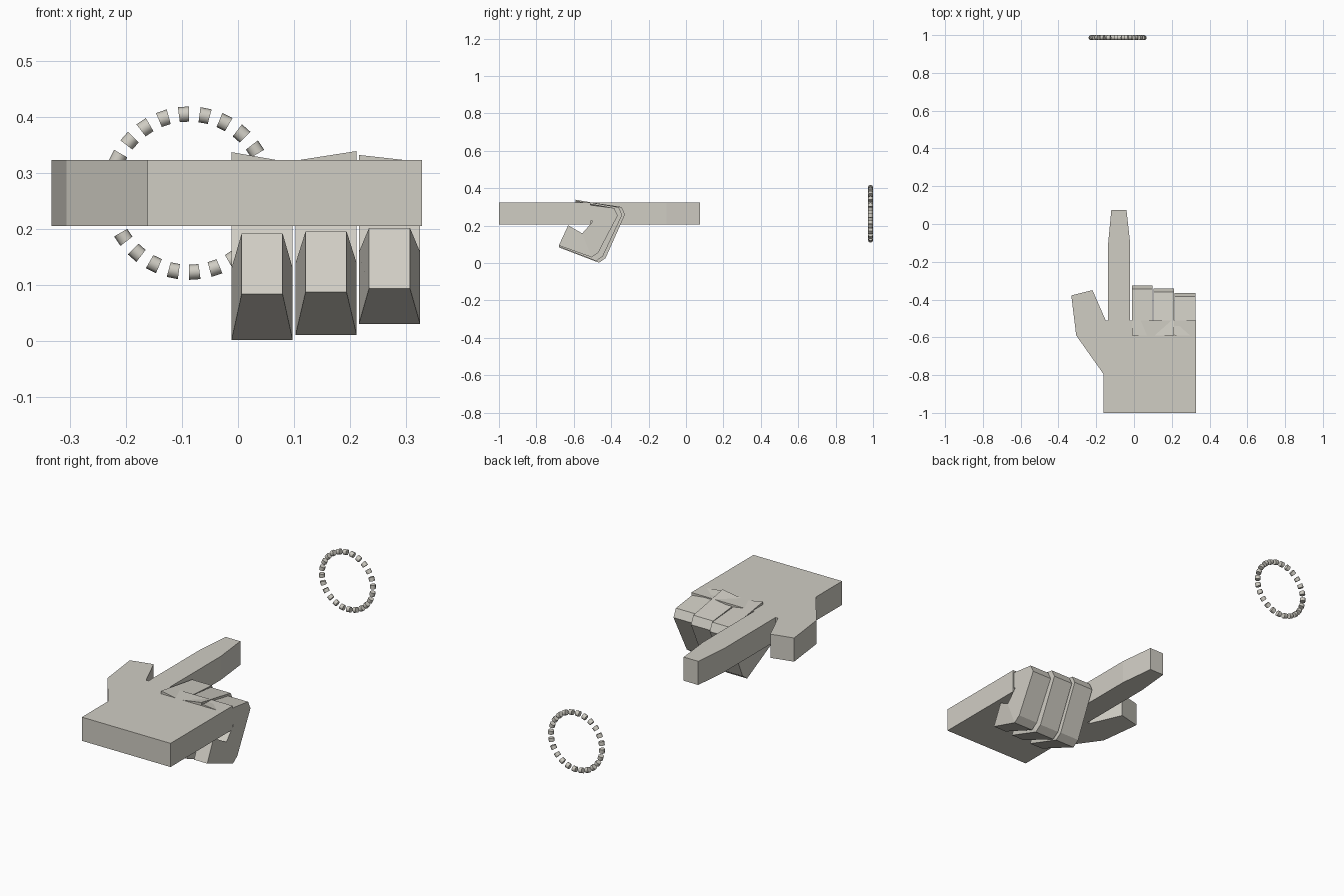
import bpy, bmesh
from math import cos, sin, pi, radians

cube = bpy.data.objects.get("Cube")
if cube:
    bpy.data.objects.remove(cube)

mat = bpy.data.materials.new("warm_grey")
mat.use_nodes = True
GREY = (0.63, 0.61, 0.55, 1)
mat.diffuse_color = GREY
mat.node_tree.nodes["Principled BSDF"].inputs["Base Color"].default_value = GREY


def finish(name, bm):
    bmesh.ops.recalc_face_normals(bm, faces=bm.faces)
    mesh = bpy.data.meshes.new(name)
    bm.to_mesh(mesh)
    bm.free()
    mesh.materials.append(mat)
    obj = bpy.data.objects.new(name, mesh)
    bpy.context.collection.objects.link(obj)
    return obj


def loft(bm, sections):
    """Skin a row of equal-length point loops and cap both ends."""
    rings = [[bm.verts.new(p) for p in s] for s in sections]
    n = len(rings[0])
    for a, b in zip(rings, rings[1:]):
        for i in range(n):
            j = (i + 1) % n
            bm.faces.new((a[i], a[j], b[j], b[i]))
    bm.faces.new(rings[0])
    bm.faces.new(rings[-1])


# Flat hand plate: palm, pointing finger and thumb
OUTLINE = [(-.161, -1), (.328, -1), (.328, -.51), (-.02, -.51), (-.02, -.105),
           (-.04, .075), (-.12, .075), (-.137, -.105), (-.137, -.51), (-.15, -.51),
           (-.22, -.35), (-.332, -.378), (-.306, -.59), (-.161, -.795)]
bm = bmesh.new()
loft(bm, [[(x, y, z) for x, y in OUTLINE] for z in (.205, .323)])
finish("hand_plate", bm)

# Curled fingers: outer and inner (y, z) points from the knuckle to the tip
CURL = [((-.345, .30), (-.46, .23)), ((-.326, .26), (-.463, .224)),
        ((-.43, .027), (-.512, .134)), ((-.465, .002), (-.517, .13))]


def curled_finger(name, x, dy, dz, tip_dz, top_left, top_right):
    w, tip_w = .0545, .0365
    # the buried root is twisted, so one edge rises out of the plate
    sections = [[(x - w, -.59, top_left), (x + w, -.59, top_right),
                 (x + w, -.59, .222), (x - w, -.59, .222)]]
    for i, ((oy, oz), (iy, iz)) in enumerate(CURL):
        lift = dz if i > 1 else -dz * .2
        sections.append([(x - w, oy + dy, oz + lift), (x + w, oy + dy, oz + lift),
                         (x + w, iy + dy, iz + lift), (x - w, iy + dy, iz + lift)])
    low, high = .084 + tip_dz, .192 + tip_dz
    sections.append([(x - tip_w, -.68, low), (x + tip_w, -.68, low),
                     (x + tip_w, -.63, high), (x - tip_w, -.63, high)])
    bm = bmesh.new()
    loft(bm, sections)
    finish(name, bm)


curled_finger("middle_finger", .043, 0, 0, 0, .337, .318)
curled_finger("ring_finger", .157, -.015, .009, .004, .322, .339)
curled_finger("little_finger", .27, -.039, .029, .01, .332, .32)

# Dashed target ring: alternate slices of a thin torus
bm = bmesh.new()
R, r, SLICES, SIDES = .141, .0135, 48, 8
for k in range(0, SLICES, 2):
    slices = []
    for a in (k * 2 * pi / SLICES, (k + 1) * 2 * pi / SLICES):
        loop = []
        for s in range(SIDES):
            b = 2 * pi * s / SIDES
            d = R + r * cos(b)
            loop.append((-.087 + d * cos(a), 1 - r + r * sin(b), .264 + d * sin(a)))
        slices.append(loop)
    loft(bm, slices)
ring = finish("dashed_ring", bm)
bpy.context.view_layer.objects.active = ring
ring.select_set(True)
bpy.ops.object.shade_smooth_by_angle(angle=radians(50))
